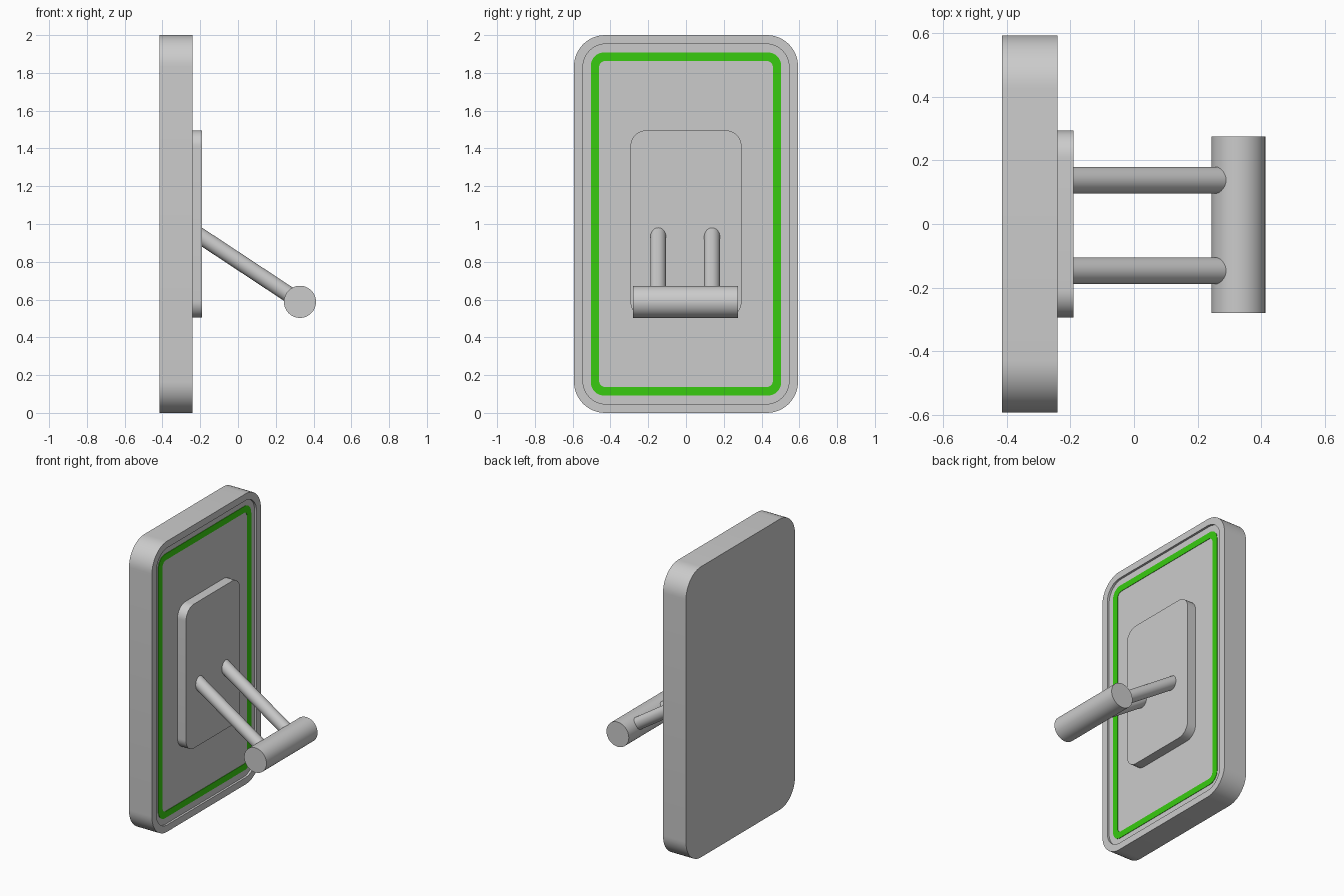
import bpy, bmesh
from math import sin, cos, pi
from mathutils import Vector

if "Cube" in bpy.data.objects:
    bpy.data.objects.remove(bpy.data.objects["Cube"])

FRONT = -0.24      # front face of the panel body
RECESS = 0.015     # depth of the inset face behind the rim
CZ = 1.0           # panel centre height


def finish(name, bm, mat=None):
    bmesh.ops.recalc_face_normals(bm, faces=bm.faces)
    mesh = bpy.data.meshes.new(name)
    bm.to_mesh(mesh)
    bm.free()
    ob = bpy.data.objects.new(name, mesh)
    bpy.context.collection.objects.link(ob)
    if mat:
        mesh.materials.append(mat)
    bpy.ops.object.select_all(action='DESELECT')
    ob.select_set(True)
    bpy.context.view_layer.objects.active = ob
    bpy.ops.object.shade_smooth_by_angle(angle=pi / 6)
    return ob


def rounded_loop(bm, x, hy, hz, r, seg=12):
    """Rounded rectangle in the YZ plane, as a loop of vertices."""
    loop = []
    for i, (sy, sz) in enumerate([(1, 1), (-1, 1), (-1, -1), (1, -1)]):
        for k in range(seg + 1):
            a = (i + k / seg) * pi / 2
            loop.append(bm.verts.new((x, sy * (hy - r) + r * cos(a),
                                      CZ + sz * (hz - r) + r * sin(a))))
    return loop


def loft(name, sections, closed=False, mat=None):
    """Bridge rounded rectangles; cap the ends, or join last to first."""
    bm = bmesh.new()
    loops = [rounded_loop(bm, *s) for s in sections]
    pairs = list(zip(loops, loops[1:]))
    if closed:
        pairs.append((loops[-1], loops[0]))
    else:
        bm.faces.new(loops[0])
        bm.faces.new(loops[-1])
    for a, b in pairs:
        n = len(a)
        for i in range(n):
            j = (i + 1) % n
            bm.faces.new((a[i], a[j], b[j], b[i]))
    return finish(name, bm, mat)


def rod(name, start, end, radius):
    """Capped cylinder between two points."""
    start, end = Vector(start), Vector(end)
    axis = end - start
    bm = bmesh.new()
    bmesh.ops.create_cone(bm, cap_ends=True, segments=48, radius1=radius,
                          radius2=radius, depth=axis.length)
    bm.transform(axis.to_track_quat('Z', 'Y').to_matrix().to_4x4())
    bmesh.ops.translate(bm, verts=bm.verts, vec=(start + end) / 2)
    return finish(name, bm)


green = bpy.data.materials.new("green_trim")
green.diffuse_color = (0.04, 0.60, 0.005, 1)
green.use_nodes = True
green.node_tree.nodes["Principled BSDF"].inputs["Base Color"].default_value = green.diffuse_color

# Panel body with a raised rim around the inset face
inset = FRONT - RECESS
loft("panel_body", [(-0.415, 0.593, 1.0, 0.165),
                    (FRONT, 0.593, 1.0, 0.165),
                    (FRONT, 0.545, 0.953, 0.12),
                    (inset, 0.545, 0.953, 0.12)])

# Coloured band lying on the inset face
loft("green_band", [(inset - 0.005, 0.504, 0.908, 0.07),
                    (inset + 0.003, 0.504, 0.908, 0.07),
                    (inset + 0.003, 0.460, 0.864, 0.035),
                    (inset - 0.005, 0.460, 0.864, 0.035)], closed=True, mat=green)

# Mounting plate
loft("mounting_plate", [(inset - 0.005, 0.294, 0.496, 0.085),
                        (-0.19, 0.294, 0.496, 0.085)])

# Two sloping arms and the cross handle
for side, y in (("left", -0.147), ("right", 0.138)):
    rod("arm_" + side, (-0.225, y, 0.953), (0.328, y, 0.588), 0.042)
rod("handle_bar", (0.328, -0.28, 0.588), (0.328, 0.275, 0.588), 0.085)
